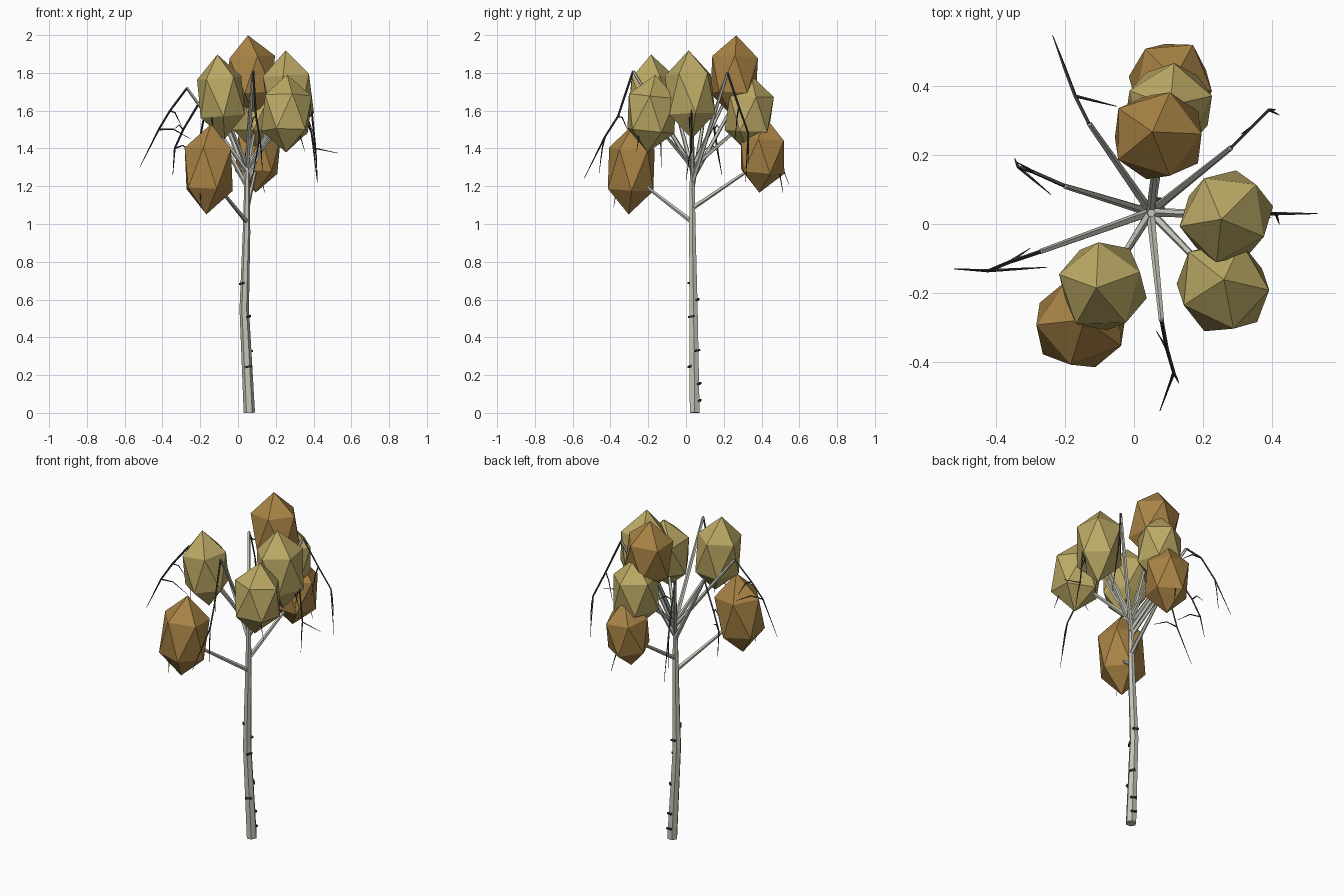
import bpy, bmesh, math, random
from mathutils import Vector, Euler, Matrix

if "Cube" in bpy.data.objects:
    bpy.data.objects.remove(bpy.data.objects["Cube"])

random.seed(4)

def material(name, rgb):
    m = bpy.data.materials.new(name)
    m.diffuse_color = (*rgb, 1)
    m.use_nodes = True
    m.node_tree.nodes["Principled BSDF"].inputs["Base Color"].default_value = m.diffuse_color
    return m

BARK = material("pale_bark", (0.56, 0.56, 0.49))
DARK = material("dark_bark", (0.045, 0.045, 0.05))
OLIVE = material("olive_leaves", (0.50, 0.40, 0.13))
BROWN = material("brown_leaves", (0.40, 0.23, 0.06))

def finish(name, bm, mat):
    bmesh.ops.recalc_face_normals(bm, faces=bm.faces)
    me = bpy.data.meshes.new(name)
    bm.to_mesh(me)
    bm.free()
    me.materials.append(mat)
    ob = bpy.data.objects.new(name, me)
    bpy.context.collection.objects.link(ob)
    return ob

def tube(bm, pts, radii, sides):
    """Tapered flat-sided tube along a path."""
    pts = [Vector(p) for p in pts]
    rings = []
    for i, (p, r) in enumerate(zip(pts, radii)):
        d = (pts[min(i + 1, len(pts) - 1)] - pts[max(i - 1, 0)]).normalized()
        ref = Vector((0, 1, 0)) if abs(d.y) < 0.8 else Vector((1, 0, 0))
        u = d.cross(ref).normalized()
        v = d.cross(u)
        rings.append([bm.verts.new(p + r * (u * math.cos(a) + v * math.sin(a)))
                      for a in (2 * math.pi * k / sides for k in range(sides))])
    for a, b in zip(rings, rings[1:]):
        for k in range(sides):
            n = (k + 1) % sides
            bm.faces.new((a[k], a[n], b[n], b[k]))
    bm.faces.new(rings[0])
    bm.faces.new(rings[-1])

# Trunk
TRUNK = [(0.06, 0.046, 0), (0.033, 0.04, 0.55), (0.045, 0.034, 0.95), (0.05, 0.032, 1.38)]
TRUNK_R = [0.03, 0.025, 0.02, 0.012]
bm = bmesh.new()
tube(bm, TRUNK, TRUNK_R, 6)
finish("trunk", bm, BARK)

# Dark bark marks: height, angle round the trunk
bm = bmesh.new()
for z, deg in [(0.065, 80), (0.155, 70), (0.245, -70), (0.33, 40), (0.51, -30),
               (0.60, 75), (0.685, 215)]:
    i = 0 if z < 0.55 else 1
    a, b = Vector(TRUNK[i]), Vector(TRUNK[i + 1])
    t = (z - a.z) / (b.z - a.z)
    ang = math.radians(deg)
    r = TRUNK_R[i] + t * (TRUNK_R[i + 1] - TRUNK_R[i])
    pos = a.lerp(b, t) + r * 0.95 * Vector((math.cos(ang), math.sin(ang), 0))
    bmesh.ops.create_cube(bm, size=1, matrix=Matrix.LocRotScale(
        pos, Euler((0.15, 0, ang)), Vector((0.012, 0.034, 0.01))))
finish("bark_marks", bm, DARK)

# Bare branches: start height, pale end, then drooping dark path, and side twig tips
BARE = {
    "back_left": (1.24, (-0.13, 0.29, 1.70),
                  [(-0.17, 0.37, 1.62), (-0.20, 0.45, 1.46), (-0.235, 0.545, 1.21)],
                  [(-0.21, 0.47, 1.26), (-0.05, 0.34, 1.58)]),
    "left": (1.20, (-0.20, 0.11, 1.65),
             [(-0.29, 0.15, 1.50), (-0.335, 0.165, 1.40), (-0.345, 0.19, 1.26)],
             [(-0.24, 0.085, 1.38), (-0.34, 0.18, 1.50)]),
    "front_left": (1.28, (-0.27, -0.08, 1.72),
                   [(-0.36, -0.11, 1.60), (-0.42, -0.135, 1.50), (-0.52, -0.13, 1.30)],
                   [(-0.25, -0.125, 1.45), (-0.30, -0.07, 1.52)]),
    "front": (1.30, (0.08, -0.28, 1.81),
              [(0.095, -0.36, 1.57), (0.115, -0.43, 1.46), (0.075, -0.54, 1.24)],
              [(0.13, -0.46, 1.27), (0.065, -0.31, 1.50)]),
    "back_right": (1.22, (0.28, 0.22, 1.80),
                   [(0.34, 0.28, 1.62), (0.39, 0.33, 1.48), (0.42, 0.315, 1.22)],
                   [(0.41, 0.33, 1.32), (0.31, 0.26, 1.45)]),
    "right": (1.26, (0.33, 0.03, 1.74),
              [(0.39, 0.03, 1.60), (0.41, 0.03, 1.40), (0.53, 0.03, 1.375)],
              [(0.42, 0.0, 1.23), (0.36, 0.03, 1.47)]),
}
for name, (z0, end, droop, sides) in BARE.items():
    start = (0.048, 0.034, z0)
    bm = bmesh.new()
    tube(bm, [start, end], [0.013, 0.008], 5)
    finish(name + "_branch", bm, BARK)
    bm = bmesh.new()
    tube(bm, [end] + droop, [0.006, 0.0055, 0.005, 0.0012], 4)
    for origin, tip in zip((droop[1], droop[0]), sides):
        mid = Vector(origin).lerp(Vector(tip), 0.45) + Vector((0, 0, 0.025))
        tube(bm, [origin, mid, tip], [0.0045, 0.0035, 0.001], 4)
    finish(name + "_twigs", bm, DARK)

# Leaf clumps: centre, half width, half height, material
CLUMPS = {
    "top_back": ((0.07, 0.255, 1.785), 0.142, 0.215, BROWN),
    "right": ((0.267, 0.022, 1.685), 0.142, 0.235, OLIVE),
    "front_left": ((-0.09, -0.18, 1.673), 0.138, 0.225, OLIVE),
    "front_right": ((0.257, -0.182, 1.585), 0.145, 0.207, OLIVE),
    "low_front": ((-0.155, -0.29, 1.29), 0.142, 0.24, BROWN),
    "mid_back": ((0.10, 0.335, 1.585), 0.138, 0.205, OLIVE),
    "low_back": ((0.105, 0.405, 1.365), 0.132, 0.20, BROWN),
}
for i, (name, (c, w, h, mat)) in enumerate(CLUMPS.items()):
    bm = bmesh.new()
    tilt = Euler([random.uniform(-0.1, 0.1), random.uniform(-0.1, 0.1), i * 0.8])
    bmesh.ops.create_icosphere(bm, subdivisions=1, radius=1, matrix=Matrix.LocRotScale(
        Vector(c), tilt, Vector((w * 1.05, w, h))))
    finish(name + "_leaves", bm, mat)
    # Pale branch carrying the clump, with a thin dark twig out of its lower side
    bm = bmesh.new()
    z0 = min(1.30, c[2] - 0.28)
    inner = Vector(c) + Vector((0, 0, -0.03))
    tube(bm, [(0.048, 0.034, z0), inner], [0.013, 0.007], 5)
    finish(name + "_branch", bm, BARK)
    bm = bmesh.new()
    out = Vector((c[0] - 0.05, c[1] - 0.03, 0)).normalized()
    tube(bm, [inner, inner + out * 0.09 + Vector((0, 0, -0.06)),
              inner + out * 0.11 + Vector((0.02, 0, -0.17))], [0.006, 0.004, 0.001], 4)
    finish(name + "_twig", bm, DARK)
